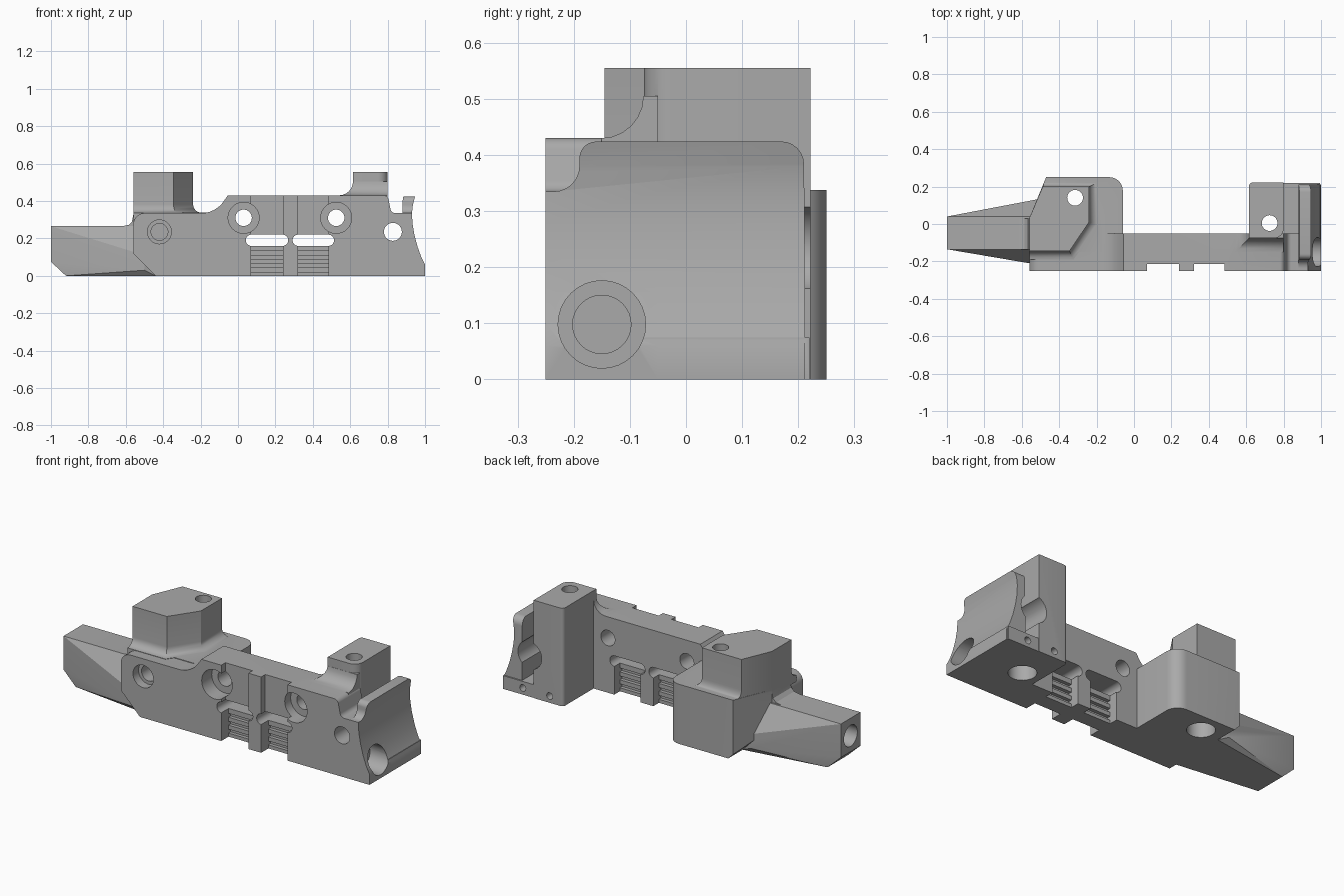
import bpy, bmesh, math
from mathutils import Vector, Matrix

cube = bpy.data.objects.get("Cube")
if cube:
    bpy.data.objects.remove(cube, do_unlink=True)

grey = bpy.data.materials.new("machined grey")
grey.use_nodes = True
grey.diffuse_color = (0.4, 0.4, 0.4, 1)
grey.node_tree.nodes["Principled BSDF"].inputs["Base Color"].default_value = (0.4, 0.4, 0.4, 1)


def make(name, bm):
    bmesh.ops.recalc_face_normals(bm, faces=bm.faces)
    mesh = bpy.data.meshes.new(name)
    bm.to_mesh(mesh)
    bm.free()
    mesh.materials.append(grey)
    ob = bpy.data.objects.new(name, mesh)
    bpy.context.collection.objects.link(ob)
    return ob


def place(axis, p, t):
    u, v = p
    return {"x": (t, u, v), "y": (u, t, v), "z": (u, v, t)}[axis]


def rounded(pts, steps=6):
    """Replace corners given as (u, v, radius) by smooth bends."""
    out = []
    for i, p in enumerate(pts):
        c = Vector(p[:2])
        if len(p) < 3:
            out.append(c)
            continue
        a, b = (Vector(q[:2]) - c for q in (pts[i - 1], pts[(i + 1) % len(pts)]))
        a, b = c + a.normalized() * p[2], c + b.normalized() * p[2]
        for k in range(steps + 1):
            t = k / steps
            # weighted bend stays close to a circular arc
            w = 1.414 * t * (1 - t)
            out.append((a * (1 - t) ** 2 + c * w + b * t * t) / ((1 - t) ** 2 + w + t * t))
    return out


def prism(name, pts, axis, lo, hi):
    bm = bmesh.new()
    face = bm.faces.new([bm.verts.new(place(axis, p, lo)) for p in rounded(pts)])
    ext = bmesh.ops.extrude_face_region(bm, geom=[face])["geom"]
    move = Vector(place(axis, (0, 0), hi - lo))
    bmesh.ops.translate(bm, vec=move, verts=[g for g in ext if isinstance(g, bmesh.types.BMVert)])
    return make(name, bm)


def box(name, x, y, z):
    return prism(name, [(x[0], y[0]), (x[1], y[0]), (x[1], y[1]), (x[0], y[1])], "z", *z)


def hull(name, pts):
    bm = bmesh.new()
    for p in pts:
        bm.verts.new(p)
    bmesh.ops.convex_hull(bm, input=bm.verts)
    return make(name, bm)


def loft(name, rings):
    bm = bmesh.new()
    loops = [[bm.verts.new(p) for p in ring] for ring in rings]
    n = len(loops[0])
    for a, b in zip(loops, loops[1:]):
        for i in range(n):
            bm.faces.new((a[i], a[(i + 1) % n], b[(i + 1) % n], b[i]))
    bm.faces.new(loops[0])
    bm.faces.new(loops[-1])
    return make(name, bm)


def bore(axis, p, r, lo, hi):
    ring = [(p[0] + r * math.cos(k * math.pi / 16), p[1] + r * math.sin(k * math.pi / 16)) for k in range(32)]
    return prism("bore", ring, axis, lo, hi)


def combine(ob, other, op):
    mod = ob.modifiers.new(op, "BOOLEAN")
    mod.operation, mod.object, mod.solver = op, other, "EXACT"
    bpy.context.view_layer.objects.active = ob
    bpy.ops.object.modifier_apply(modifier=mod.name)
    bpy.data.objects.remove(other, do_unlink=True)


def fillet(r, steps=6):
    """(offset, height) pairs of a concave quarter bend."""
    for k in range(steps + 1):
        a = k / steps * math.pi / 2
        yield r * (1 - math.sin(a)), r * (1 - math.cos(a))


# front wall with the curved end
end_curve = [(1, 0), (1, 0.06), (0.98, 0.1), (0.96, 0.155), (0.943, 0.22), (0.933, 0.28), (0.93, 0.335)]
body = prism("mount_body", [(-0.56, 0.12), (-0.44, 0)] + end_curve +
             [(0.82, 0.335, 0.02), (0.8, 0.43, 0.02), (-0.055, 0.43), (-0.12, 0.335, 0.07),
              (-0.56, 0.335, 0.06)], "y", -0.25, -0.05)

# large side block with its sloped underside
block = prism("side_block", [(-0.56, -0.15), (-0.06, -0.15), (-0.06, 0.25, 0.07), (-0.47, 0.25),
                             (-0.56, 0.03)], "z", 0, 0.338)
combine(block, prism("underside_cut", [(-0.6, 0.16), (-0.44, 0), (-0.44, -0.1), (-0.6, -0.1)],
                     "y", -0.3, 0.3), "DIFFERENCE")
combine(body, block, "UNION")


# tower on the side block, flared at its foot
def tower_ring(o, z):
    return [(-0.56, -0.145 - o, z), (-0.345 + o * 0.5, -0.145 - o, z), (-0.24 + o, 0.01 - o * 0.3, z),
            (-0.24 + o, 0.2 + o * 0.5, z), (-0.488 + o * 0.2, 0.2 + o * 0.5, z), (-0.56, 0.03, z)]


rings = [tower_ring(0.045, 0.3)] + [tower_ring(o, 0.337 + h) for o, h in fillet(0.045)]
combine(body, loft("tower", rings + [tower_ring(0, 0.555)]), "UNION")

# tapered nose
nose = [(x, y, 0.265) for x in (-1, -0.5) for y in (-0.135, 0.04)]
nose += [(-1, -0.135, 0.075), (-1, 0.04, 0.075), (-0.92, -0.14, 0), (-0.92, 0.045, 0)]
nose += [(-0.5, -0.22, 0.03), (-0.5, 0.135, 0.03), (-0.44, -0.2, 0), (-0.44, 0.12, 0), (-0.5, -0.22, 0.11),
         (-0.5, 0.135, 0.11)]
combine(body, hull("nose", nose), "UNION")
combine(body, prism("nose_fillet", [(-0.5, 0.2), (-0.62, 0.2), (-0.62, 0.265), (-0.585, 0.272),
                                    (-0.567, 0.29), (-0.56, 0.325), (-0.5, 0.325)], "y", -0.135, 0.03), "UNION")

# rear post and the bend that joins it to the wall
combine(body, prism("post", [(0.615, -0.075), (0.8, -0.075, 0.05), (0.8, 0.222), (0.615, 0.222, 0.02)],
                    "z", 0, 0.555), "UNION")
rings = []
for o, h in [(0.075, -0.05)] + list(fillet(0.075)):
    z = 0.43 + h
    rings.append([(0.615 - o, -0.076 - o, z), (0.8, -0.076 - o, z), (0.8, -0.05, z), (0.615 - o, -0.05, z)])
combine(body, loft("post_fillet", rings), "UNION")

# end plate, notched at its front upper corner, and low rear ledge
plate = prism("end_plate", [(0.88, 0)] + end_curve + [(0.935, 0.38), (0.948, 0.432), (0.885, 0.432),
                                                       (0.88, 0.4)], "y", -0.25, 0.215)
combine(plate, prism("plate_notch", [(-0.3, 0.335), (-0.19, 0.335, 0.045), (-0.19, 0.424, 0.03),
                                     (0.21, 0.424, 0.04), (0.212, 0.2), (0.212, -0.1), (0.4, -0.1), (0.4, 0.6),
                                     (-0.3, 0.6)], "x", 0.7, 1.1), "DIFFERENCE")
combine(body, plate, "UNION")
combine(body, box("rear_ledge", (0.63, 0.995), (-0.1, 0.22), (0, 0.075)), "UNION")

# front channels: relief, cross slot and horizontal ribs on both faces
cuts = []
for lo, hi in ((0.07, 0.24), (0.32, 0.485)):
    cuts.append(box("channel", (lo, hi), (-0.3, -0.213), (-0.1, 0.6)))
    cuts.append(box("lower_front_relief", (lo, hi), (-0.3, -0.185), (-0.1, 0.16)))
    cuts.append(box("lower_back_relief", (lo, hi), (-0.1, 0.1), (-0.1, 0.16)))
    for z in (0.02, 0.065, 0.11):
        for y in (-0.19, -0.12):
            cuts.append(box("rib_gap", (lo, hi), (y, y + 0.025), (z, z + 0.022)))
    a, b = lo - 0.028, hi + 0.028
    cuts.append(prism("cross_slot", [(a, 0.16, 0.029), (b, 0.16, 0.029), (b, 0.22, 0.029), (a, 0.22, 0.029)],
                      "y", -0.4, 0.1))

# front screw holes with wide recesses
for x in (0.03, 0.525):
    cuts += [bore("y", (x, 0.31), 0.083, -0.3, -0.16), bore("y", (x, 0.31), 0.044, -0.3, 0)]
cuts += [bore("y", (-0.42, 0.235), 0.064, -0.3, -0.2), bore("y", (-0.42, 0.235), 0.045, -0.3, -0.1)]
cuts += [bore("y", (0.828, 0.235), 0.048, -0.3, 0.3), bore("y", (0.828, 0.235), 0.078, -0.09, 0.26)]

# vertical screw holes recessed from below
for p in ((-0.315, 0.14), (0.725, 0.005)):
    cuts += [bore("z", p, 0.042, -0.1, 0.7), bore("z", p, 0.072, -0.1, 0.12)]

# holes in the curved end, the nose tip and the ledge
cuts += [bore("x", (-0.15, 0.098), 0.078, 0.88, 1.1), bore("x", (-0.15, 0.098), 0.052, 0.75, 1.1)]
cuts += [bore("x", (-0.047, 0.165), 0.06, -1.1, -0.8)]
cuts += [bore("y", (x, 0.038), 0.019, 0.1, 0.3) for x in (0.7, 0.87)]
for cut in cuts:
    combine(body, cut, "DIFFERENCE")

bpy.ops.object.select_all(action="DESELECT")
body.select_set(True)
bpy.context.view_layer.objects.active = body
bpy.ops.object.shade_smooth_by_angle(angle=math.radians(28))
